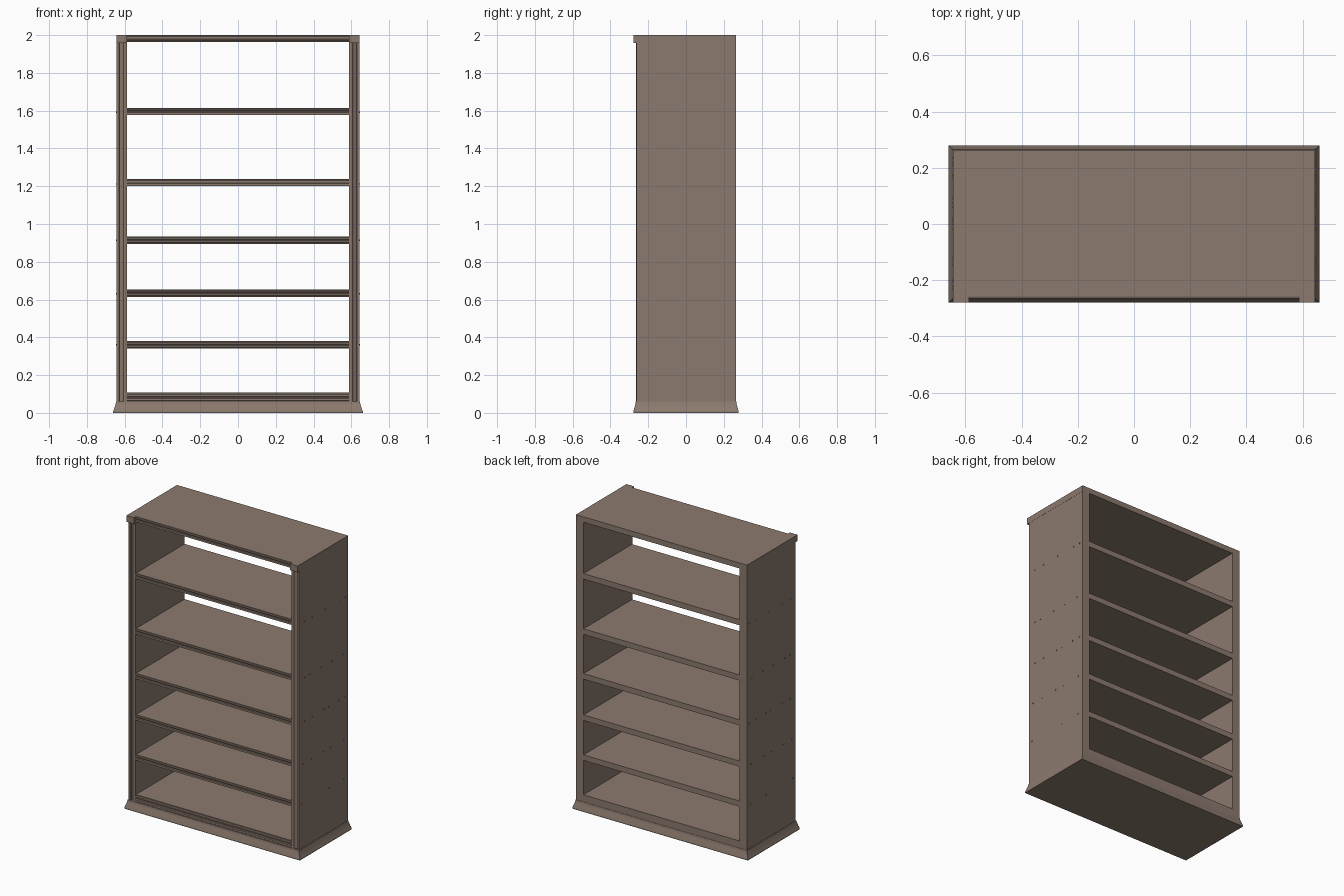
import bpy
import bmesh
from mathutils import Vector

if "Cube" in bpy.data.objects:
    bpy.data.objects.remove(bpy.data.objects["Cube"])

WOOD = (0.262, 0.195, 0.158, 1.0)
mat = bpy.data.materials.new("taupe wood")
mat.use_nodes = True
mat.diffuse_color = WOOD
bsdf = mat.node_tree.nodes["Principled BSDF"]
bsdf.inputs["Base Color"].default_value = WOOD
bsdf.inputs["Roughness"].default_value = 0.7

INNER, OUTER = 0.587, 0.643   # side panel thickness in x
FRONT, BACK = -0.265, 0.264   # carcass depth in y


def finish(name, bm):
    bmesh.ops.recalc_face_normals(bm, faces=bm.faces)
    mesh = bpy.data.meshes.new(name)
    bm.to_mesh(mesh)
    bm.free()
    mesh.materials.append(mat)
    obj = bpy.data.objects.new(name, mesh)
    bpy.context.collection.objects.link(obj)
    return obj


def extrude_profile(name, points, direction):
    """Solid made by sweeping a closed outline along a vector."""
    bm = bmesh.new()
    face = bm.faces.new([bm.verts.new(p) for p in points])
    swept = bmesh.ops.extrude_face_region(bm, geom=[face], use_keep_orig=True)
    verts = [v for v in swept["geom"] if isinstance(v, bmesh.types.BMVert)]
    bmesh.ops.translate(bm, verts=verts, vec=Vector(direction))
    return finish(name, bm)


def shelf(name, bottom, top):
    """Board with a moulded front edge: two grooves around a bead."""
    h = top - bottom
    edge = [(0.006, 1), (0.006, 0.86), (0, 0.78), (0, 0.62), (0.007, 0.56),
            (0.007, 0.46), (0, 0.40), (0, 0.20), (0.005, 0.14), (0.005, 0)]
    outline = [(-INNER, FRONT + d, bottom + f * h) for d, f in edge]
    outline += [(-INNER, BACK, bottom), (-INNER, BACK, top)]
    return extrude_profile(name, outline, (2 * INNER, 0, 0))


# Flared plinth: stacked rectangles following a concave moulding
bm = bmesh.new()
rings = []
for x, y, z in [(0.661, 0.279, 0), (0.661, 0.279, 0.008), (0.654, 0.274, 0.026),
                (0.648, 0.268, 0.046), (0.645, 0.266, 0.06)]:
    rings.append([bm.verts.new((sx * x, sy * y, z))
                  for sx, sy in [(-1, -1), (1, -1), (1, 1), (-1, 1)]])
for low, high in zip(rings, rings[1:]):
    for i in range(4):
        j = (i + 1) % 4
        bm.faces.new((low[i], low[j], high[j], high[i]))
bm.faces.new(rings[0][::-1])
bm.faces.new(rings[-1])
finish("plinth", bm)

# Side panels with a stepped front edge, and their overhanging top caps
for side, s in (("right", -1), ("left", 1)):
    panel = [(INNER, FRONT), (0.606, FRONT), (0.612, FRONT + 0.007), (0.627, FRONT + 0.016),
             (0.629, FRONT + 0.004), (OUTER, FRONT + 0.004), (OUTER, BACK), (INNER, BACK)]
    extrude_profile(side + "_panel", [(s * x, y, 0.055) for x, y in panel], (0, 0, 1.91))
    cap = [(INNER, -0.279), (OUTER + 0.001, -0.279), (OUTER + 0.001, BACK), (INNER, BACK)]
    extrude_profile(side + "_cap", [(s * x, y, 1.957) for x, y in cap], (0, 0, 0.043))

# Shelves and top board
tops = [0.108, 0.38, 0.652, 0.933, 1.238, 1.614]
for n, top in enumerate(tops):
    shelf(f"shelf_{n + 1}", 0.055 if n == 0 else top - 0.038, top)
shelf("top_board", 1.963, 2.0)

# Small screw heads on both sides, level with the shelves
rows = {
    0.361: (-0.23, 0.06, 0.22),
    0.631: (-0.22, -0.13, 0, 0.075, 0.22),
    0.914: (-0.2, -0.12, 0.01, 0.06, 0.165, 0.235),
    1.212: (-0.2, -0.145, -0.02, 0.09, 0.21),
    1.592: (-0.205, -0.12, 0.02, 0.175, 0.235),
}
bm = bmesh.new()
for z, ys in rows.items():
    for y in ys:
        for s in (-1, 1):
            head = bmesh.ops.create_cube(bm, size=1)["verts"]
            bmesh.ops.scale(bm, verts=head, vec=(0.006, 0.007, 0.007))
            bmesh.ops.translate(bm, verts=head, vec=(s * OUTER, y, z))
finish("screw_heads", bm)
